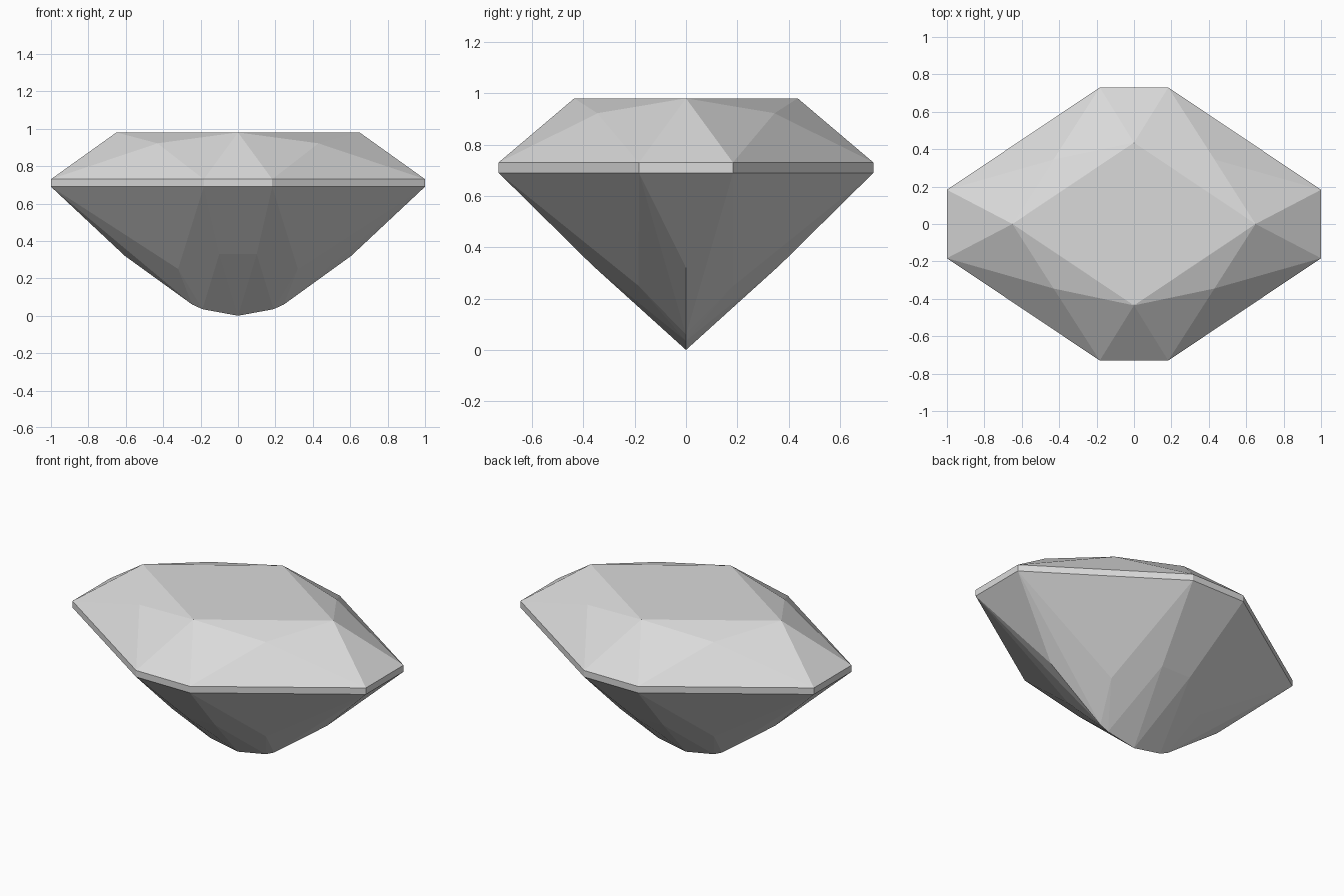
import bpy
import bmesh
import math

cube = bpy.data.objects.get("Cube")
if cube:
    bpy.data.objects.remove(cube, do_unlink=True)

# Single stone colour
stone = bpy.data.materials.new("pale_grey_stone")
stone.use_nodes = True
grey = (0.7, 0.7, 0.7, 1)
stone.diffuse_color = grey
stone.node_tree.nodes["Principled BSDF"].inputs["Base Color"].default_value = grey

# Facet corners of one quarter of the gem
table = [(0.65, 0, 0.98), (0, 0.435, 0.98)]
crown = [(0.43, 0.345, 0.922)]
girdle = [(x, y, z) for z in (0.69, 0.73) for x, y in ((1, 0.183), (0.183, 0.73))]
pavilion = [(0.32, 0.185, 0.25), (0.1, 0.365, 0.33)]
keel = [(0.605, 0, 0.32), (0.245, 0, 0.06), (0.19, 0, 0.035), (0, 0, 0)]


def mirrored(points):
    """Reflect the quarter across both vertical planes, without duplicates."""
    return sorted({(x * sx, y * sy, z) for x, y, z in points
                   for sx in (1, -1) for sy in (1, -1)})


# The cut stone is the convex solid spanned by its facet corners
bm = bmesh.new()
for corner in mirrored(table + crown + girdle + pavilion + keel):
    bm.verts.new(corner)
bmesh.ops.convex_hull(bm, input=bm.verts[:])

# Merge coplanar triangles into clean facets
bmesh.ops.dissolve_limit(bm, angle_limit=math.radians(1),
                         verts=bm.verts[:], edges=bm.edges[:])
bmesh.ops.recalc_face_normals(bm, faces=bm.faces[:])

mesh = bpy.data.meshes.new("gemstone")
bm.to_mesh(mesh)
bm.free()
mesh.materials.append(stone)
gem = bpy.data.objects.new("gemstone", mesh)
bpy.context.collection.objects.link(gem)
